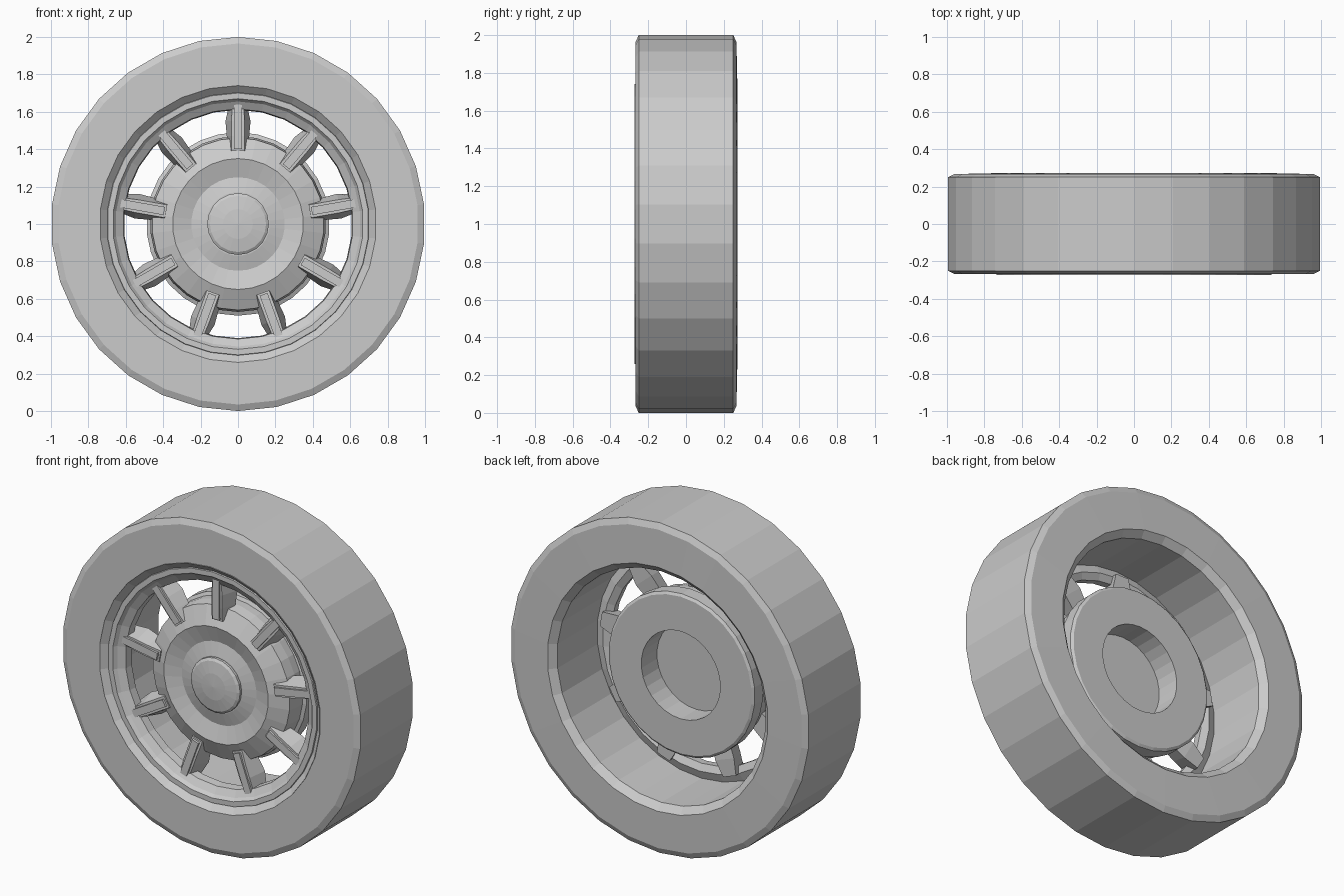
import bpy, bmesh, math
from mathutils import Matrix, Vector

cube = bpy.data.objects.get("Cube")
if cube:
    bpy.data.objects.remove(cube, do_unlink=True)

SIDES = 30
SPOKES = 9

grey = bpy.data.materials.new("plain_grey")
grey.use_nodes = True
grey.diffuse_color = (0.6, 0.6, 0.6, 1)
grey.node_tree.nodes["Principled BSDF"].inputs["Base Color"].default_value = (0.6, 0.6, 0.6, 1)


def finish(name, bm):
    bmesh.ops.recalc_face_normals(bm, faces=bm.faces)
    mesh = bpy.data.meshes.new(name)
    bm.to_mesh(mesh)
    bm.free()
    mesh.materials.append(grey)
    obj = bpy.data.objects.new(name, mesh)
    obj.location.z = 1
    bpy.context.collection.objects.link(obj)
    return obj


def lathe(name, profile, sides=SIDES, closed=True):
    """Turn (radius, y) points around the axle; open profiles end on the axle."""
    bm = bmesh.new()
    verts = [bm.verts.new((0, y, r)) for r, y in profile]
    pairs = list(zip(verts, verts[1:]))
    if closed:
        pairs.append((verts[-1], verts[0]))
    edges = [bm.edges.new(p) for p in pairs]
    bmesh.ops.spin(bm, geom=verts + edges, cent=(0, 0, 0), axis=(0, 1, 0),
                   angle=math.tau, steps=sides)
    bmesh.ops.remove_doubles(bm, verts=bm.verts, dist=0.0005)
    return finish(name, bm)


# Tyre with chamfered shoulders and an open barrel behind
lathe("tyre", [(0.74, -0.267), (0.965, -0.267), (1, -0.25), (1, 0.25),
               (0.965, 0.267), (0.74, 0.272), (0.7, 0.235), (0.7, -0.235),
               (0.74, -0.272)])

# Stepped rim ring at the front
lathe("rim", [(0.705, -0.23), (0.7, -0.245), (0.67, -0.245), (0.655, -0.225),
              (0.615, -0.2), (0.61, -0.15), (0.65, -0.13), (0.705, -0.15)])

# Hub: dished front, drum sides and a recess at the back
lathe("hub", [(0, -0.2), (0.17, -0.2), (0.25, -0.18), (0.35, -0.21),
              (0.46, -0.16), (0.47, -0.1), (0.47, -0.05), (0.49, -0.04),
              (0.49, 0.04), (0.475, 0.05), (0.265, 0.05), (0.265, -0.1), (0, -0.1)],
      closed=False)

# Low domed centre cap
lathe("centre_cap", [(0, -0.24), (0.08, -0.236), (0.15, -0.225),
                     (0.165, -0.215), (0.165, -0.19), (0, -0.19)], 20, closed=False)


# Spokes: wedges widest in the middle, each with a narrow ridge in front
def add_bar(bm, stations, turn):
    """Loft four-sided sections given as (radius, half front, half back, y front, y back)."""
    rings = []
    for r, wf, wb, yf, yb in stations:
        corners = [(-wf, yf, r), (wf, yf, r), (wb, yb, r), (-wb, yb, r)]
        rings.append([bm.verts.new(turn @ Vector(c)) for c in corners])
    for a, b in zip(rings, rings[1:]):
        for i in range(4):
            j = (i + 1) % 4
            bm.faces.new((a[i], a[j], b[j], b[i]))
    bm.faces.new(rings[0])
    bm.faces.new(rings[-1])


spokes, ridges = bmesh.new(), bmesh.new()
for k in range(SPOKES):
    turn = Matrix.Rotation(math.tau * k / SPOKES, 3, 'Y')
    add_bar(spokes, [(0.39, 0.035, 0.05, -0.2, -0.12),
                     (0.47, 0.035, 0.06, -0.205, -0.11),
                     (0.55, 0.035, 0.067, -0.205, -0.1),
                     (0.65, 0.03, 0.045, -0.2, -0.1)], turn)
    add_bar(ridges, [(0.4, 0.022, 0.022, -0.215, -0.19),
                     (0.64, 0.022, 0.022, -0.215, -0.19)], turn)
finish("spokes", spokes)
finish("spoke_ridges", ridges)
